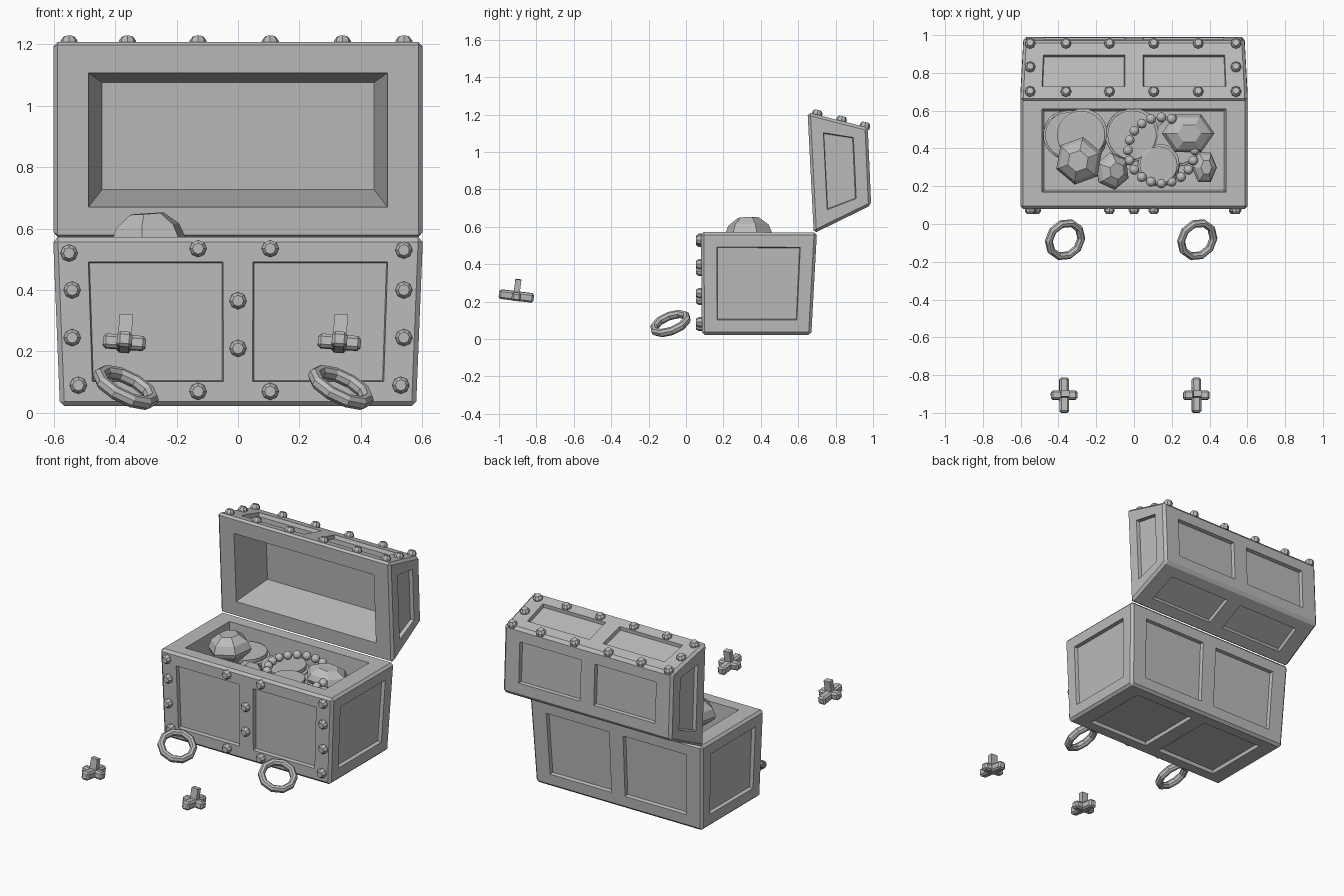
import bpy, bmesh, math
from mathutils import Matrix, Vector, Euler

if "Cube" in bpy.data.objects:
    bpy.data.objects.remove(bpy.data.objects["Cube"])

grey = bpy.data.materials.new("stone_grey")
grey.diffuse_color = (0.5, 0.5, 0.5, 1)
grey.use_nodes = True
grey.node_tree.nodes["Principled BSDF"].inputs["Base Color"].default_value = grey.diffuse_color


def finish(bm, name):
    bmesh.ops.recalc_face_normals(bm, faces=bm.faces)
    me = bpy.data.meshes.new(name)
    bm.to_mesh(me)
    bm.free()
    me.materials.append(grey)
    ob = bpy.data.objects.new(name, me)
    bpy.context.collection.objects.link(ob)
    return ob


def place(loc, rot=(0, 0, 0), scale=(1, 1, 1)):
    return Matrix.LocRotScale(Vector(loc), Euler([math.radians(a) for a in rot]), Vector(scale))


def lathe(bm, profile, sides, mat):
    """Closed stack of regular rings given as (radius, height)."""
    rings = [[bm.verts.new(mat @ Vector((r * math.cos(2 * math.pi * i / sides),
                                         r * math.sin(2 * math.pi * i / sides), h)))
              for i in range(sides)] for r, h in profile]
    for a, b in zip(rings, rings[1:]):
        for i in range(sides):
            j = (i + 1) % sides
            bm.faces.new((a[i], a[j], b[j], b[i]))
    bm.faces.new(rings[0][::-1])
    bm.faces.new(rings[-1])


def recess(bm, face, mu, mv, gap, depth, shrink):
    """Sink a panel into a quad, leaving a frame around it."""
    v = list(face.verts)
    n = face.normal.copy()
    lateral = abs(n.x) < 0.5
    axis = 0 if lateral else 1
    k = max(range(4), key=lambda i: abs((v[(i + 1) % 4].co - v[i].co)[axis]))
    v = v[k:] + v[:k]
    a, b, c, d = [p.co.copy() for p in v]
    m0 = gap if lateral and abs(a.x) < 0.01 else mu
    m1 = gap if lateral and abs(b.x) < 0.01 else mu
    lu = ((b - a).length + (c - d).length) / 2
    lv = ((d - a).length + (c - b).length) / 2

    def loop(extra, drop):
        u0, u1 = (m0 + extra) / lu, 1 - (m1 + extra) / lu
        w0, w1 = (mv + extra) / lv, 1 - (mv + extra) / lv
        return [bm.verts.new(a.lerp(b, s).lerp(d.lerp(c, s), t) - n * drop)
                for s, t in ((u0, w0), (u1, w0), (u1, w1), (u0, w1))]

    rim, floor = loop(0, 0), loop(shrink, depth)
    bm.faces.remove(face)
    for lo, hi in ((v, rim), (rim, floor)):
        for i in range(4):
            j = (i + 1) % 4
            bm.faces.new((lo[i], lo[j], hi[j], hi[i]))
    bm.faces.new(floor)


def shell(name, profile, open_side, depth, shrink, mv_open, mv):
    """Tapered box from a four-point (y, z, half width) profile."""
    bm = bmesh.new()
    left, right = [[bm.verts.new((s * w, y, z)) for y, z, w in profile] for s in (-1, 1)]
    for i in range(4):
        j = (i + 1) % 4
        bm.faces.new((left[i], left[j], right[j], right[i]))
    bm.faces.new(left[::-1])
    bm.faces.new(right)
    bmesh.ops.recalc_face_normals(bm, faces=bm.faces)
    bmesh.ops.bevel(bm, geom=bm.edges[:], offset=0.015, segments=1, affect='EDGES')
    bm.normal_update()
    for f in [f for f in bm.faces if f.calc_area() > 0.1]:
        if f.normal.dot(Vector(open_side)) > 0.9:
            recess(bm, f, 0.1, mv_open, 0, depth, shrink)
        elif abs(f.normal.x) > 0.5:
            recess(bm, f, 0.068, mv, 0, 0.022, 0.004)
        else:
            # split into two halves at the centre line
            cross = [e for e in f.edges if abs(e.verts[0].co.x - e.verts[1].co.x) > 0.5]
            mids = [bmesh.utils.edge_split(e, e.verts[0], 0.5)[1] for e in cross]
            g = bmesh.utils.face_split(f, mids[0], mids[1])[0]
            f.normal_update()
            g.normal_update()
            for half in (f, g):
                recess(bm, half, 0.095, mv, 0.048, 0.022, 0.004)
    return finish(bm, name)


# chest body and opened lid
shell("chest_body", [(0.085, 0.022, 0.58), (0.67, 0.022, 0.58), (0.70, 0.57, 0.602), (0.08, 0.572, 0.602)],
      (0, 0, 1), 0.42, 0.014, 0.075, 0.065)
shell("chest_lid", [(0.683, 0.565, 0.602), (0.99, 0.715, 0.585), (0.972, 1.13, 0.585), (0.65, 1.212, 0.602)],
      (0, -1, 0), 0.25, 0.045, 0.09, 0.065)

# rivets on the body front and the lid front strip
RIVET = [(0.028, -0.01), (0.028, 0.012), (0.018, 0.026)]
bm = bmesh.new()
for x, z in ((-0.55, 0.52), (-0.54, 0.40), (-0.54, 0.245), (-0.52, 0.09), (-0.13, 0.535), (0.105, 0.535),
             (-0.13, 0.07), (0.105, 0.07), (0, 0.365), (0, 0.21), (0.54, 0.53), (0.54, 0.40),
             (0.54, 0.245), (0.53, 0.09)):
    lathe(bm, RIVET, 8, place((x, 0.08, z), (90, 0, 0)))
finish(bm, "body_rivets")
bm = bmesh.new()
spots = [(x, y) for y in (0.70, 0.955) for x in (-0.55, -0.36, -0.13, 0.105, 0.34, 0.54)]
for x, y in spots + [(-0.55, 0.83), (0.54, 0.83)]:
    lathe(bm, RIVET, 8, place((x, y, 1.212 - 0.255 * (y - 0.65)), (-14, 0, 0)))
finish(bm, "lid_rivets")

# coin stacks
bm = bmesh.new()
for x, y, r, top in ((-0.28, 0.47, 0.128, 0.50), (-0.35, 0.47, 0.12, 0.47), (-0.01, 0.47, 0.13, 0.49),
                     (0.13, 0.31, 0.10, 0.50), (0.23, 0.44, 0.125, 0.45)):
    h, i = top, 0
    while h > 0.17:
        dx, dy = 0.012 * math.sin(i * 2.1), 0.012 * math.sin(i * 1.7)
        lathe(bm, [(r - 0.006, -0.03), (r, -0.026), (r, -0.004), (r - 0.006, 0)], 28,
              place((x + dx, y + dy, h)))
        h -= 0.032
        i += 1
finish(bm, "coins")

# cut gems: table, crown, girdle and pavilion
GEM = [(0.01, -0.8), (0.95, 0), (1, 0.15), (0.85, 0.5), (0.45, 0.8)]
for name, loc, rot, scale in (
        ("large_gem", (-0.29, 0.335, 0.545), (0, -4, 20), (0.128, 0.128, 0.13)),
        ("small_gem", (-0.12, 0.28, 0.45), (15, 20, 40), (0.10, 0.10, 0.09)),
        ("long_gem", (0.285, 0.48, 0.46), (0, 5, 0), (0.14, 0.115, 0.1)),
        ("corner_gem", (0.37, 0.30, 0.43), (0, 12, 0), (0.068, 0.09, 0.08))):
    bm = bmesh.new()
    lathe(bm, GEM, 6, place(loc, rot, scale))
    finish(bm, name)

# bead necklace
bm = bmesh.new()
for i in range(20):
    a = 2 * math.pi * i / 20
    x, y = 0.177 * math.cos(a), 0.175 * math.sin(a)
    bmesh.ops.create_uvsphere(bm, u_segments=12, v_segments=8, radius=0.026,
                              matrix=place((0.145 + x, 0.39 + y, 0.505 - 0.12 * x + 0.1 * y)))
for f in bm.faces:
    f.smooth = True
finish(bm, "bead_necklace")

# two loose rings and two small jacks in front
tilt = Vector((0, 0, 1)).rotation_difference(Vector((0.5, -0.4, 1))).to_matrix().to_4x4()
for side, x in (("left", -0.365), ("right", 0.335)):
    bm = bmesh.new()
    m = Matrix.Translation((x, -0.083, 0.083)) @ tilt
    hoops = []
    for i in range(10):
        a = 2 * math.pi * i / 10
        hoops.append([bm.verts.new(m @ Vector(((0.095 + 0.021 * math.cos(t)) * math.cos(a),
                                               (0.095 + 0.021 * math.cos(t)) * math.sin(a),
                                               0.023 * math.sin(t))))
                      for t in [2 * math.pi * (k + 0.5) / 8 for k in range(8)]])
    for i in range(10):
        p, q = hoops[i], hoops[(i + 1) % 10]
        for k in range(8):
            bm.faces.new((p[k], q[k], q[(k + 1) % 8], p[(k + 1) % 8]))
    finish(bm, side + "_ring")

    bm = bmesh.new()
    base = place((x - 0.005, -0.907, 0.23), (-7, 4, 0))
    for size, off in (((0.14, 0.048, 0.046), (0, 0, 0)), ((0.05, 0.187, 0.05), (0, 0, 0))):
        bmesh.ops.create_cube(bm, size=1, matrix=base @ place(off, scale=size))
    bmesh.ops.bevel(bm, geom=bm.edges[:], offset=0.01, segments=1, affect='EDGES')
    bmesh.ops.create_cube(bm, size=1, matrix=base @ place((0, 0, 0.045), scale=(0.044, 0.032, 0.09)))
    finish(bm, side + "_jack")
